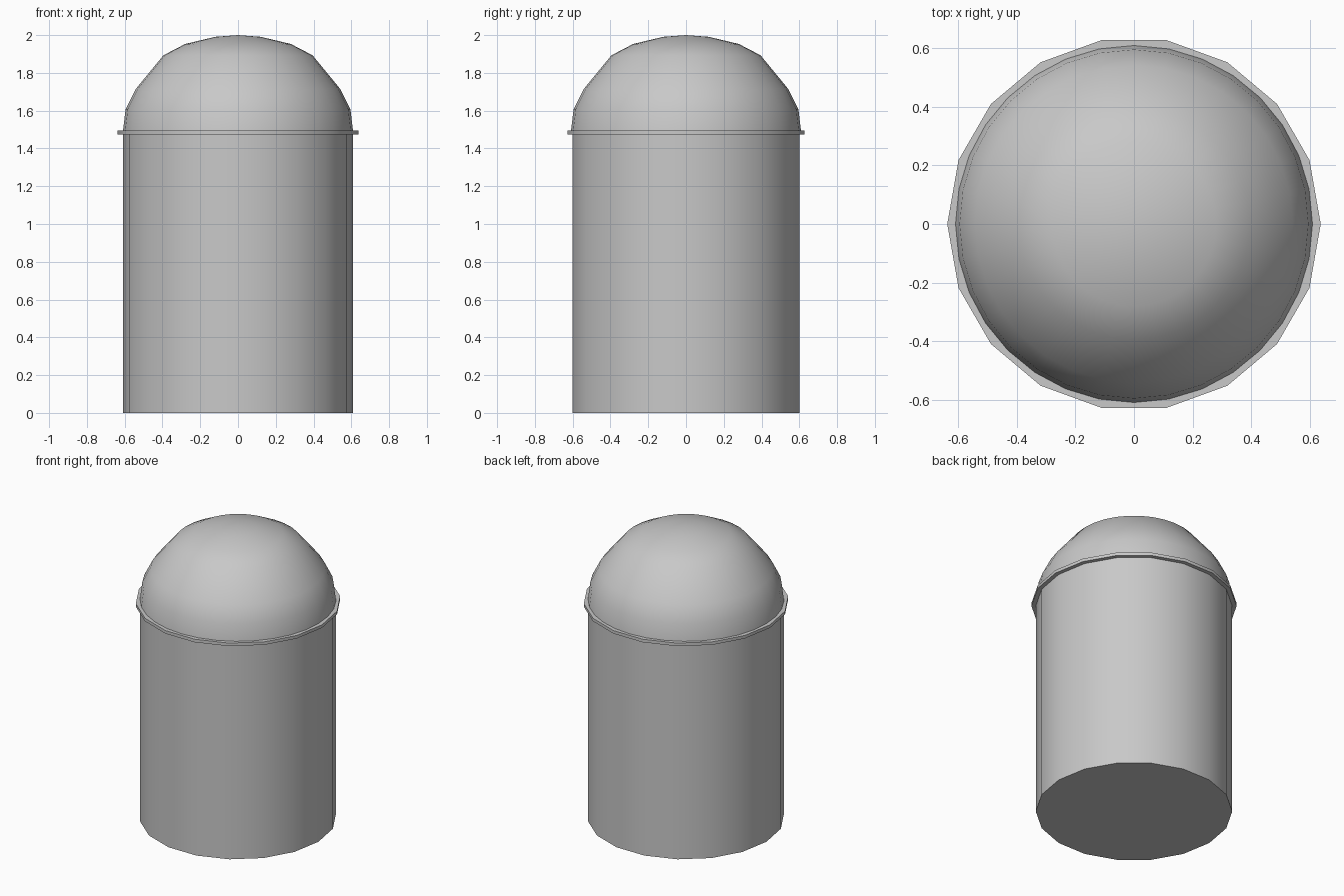
import bpy
import math

cube = bpy.data.objects.get("Cube")
if cube:
    bpy.data.objects.remove(cube, do_unlink=True)

grey = bpy.data.materials.new("light_grey")
grey.use_nodes = True
colour = (0.58, 0.58, 0.58, 1)
grey.diffuse_color = colour
grey.node_tree.nodes["Principled BSDF"].inputs["Base Color"].default_value = colour


def finish(obj, name):
    obj.name = name
    obj.data.materials.append(grey)
    bpy.ops.object.select_all(action='DESELECT')
    obj.select_set(True)
    bpy.context.view_layer.objects.active = obj
    bpy.ops.object.shade_smooth_by_angle(angle=math.radians(40))


def drum(name, radius, bottom, top):
    # Eighteen-sided drum with a corner on the x axis
    bpy.ops.mesh.primitive_cylinder_add(
        vertices=18, radius=radius, depth=top - bottom,
        location=(0, 0, (bottom + top) / 2), rotation=(0, 0, math.pi / 2))
    finish(bpy.context.object, name)


def revolve(name, profile, apex, sides):
    # Rings of a profile closed by a single top point
    verts = [(r * math.cos(math.tau * i / sides), r * math.sin(math.tau * i / sides), z)
             for r, z in profile for i in range(sides)]
    verts.append((0, 0, apex))
    faces = []
    for k in range(len(profile) - 1):
        for i in range(sides):
            a, b = k * sides + i, k * sides + (i + 1) % sides
            faces.append((a, b, b + sides, a + sides))
    last = (len(profile) - 1) * sides
    for i in range(sides):
        faces.append((last + i, last + (i + 1) % sides, len(verts) - 1))
    mesh = bpy.data.meshes.new(name)
    mesh.from_pydata(verts, [], faces)
    obj = bpy.data.objects.new(name, mesh)
    bpy.context.collection.objects.link(obj)
    finish(obj, name)


# Body, thin collar and domed lid
drum("body", 0.61, 0, 1.48)
drum("collar", 0.637, 1.473, 1.494)
revolve("dome", [(0.61, 1.485), (0.595, 1.608), (0.542, 1.714),
                 (0.395, 1.893), (0.28, 1.953), (0.12, 1.991)], 2.0, 32)
